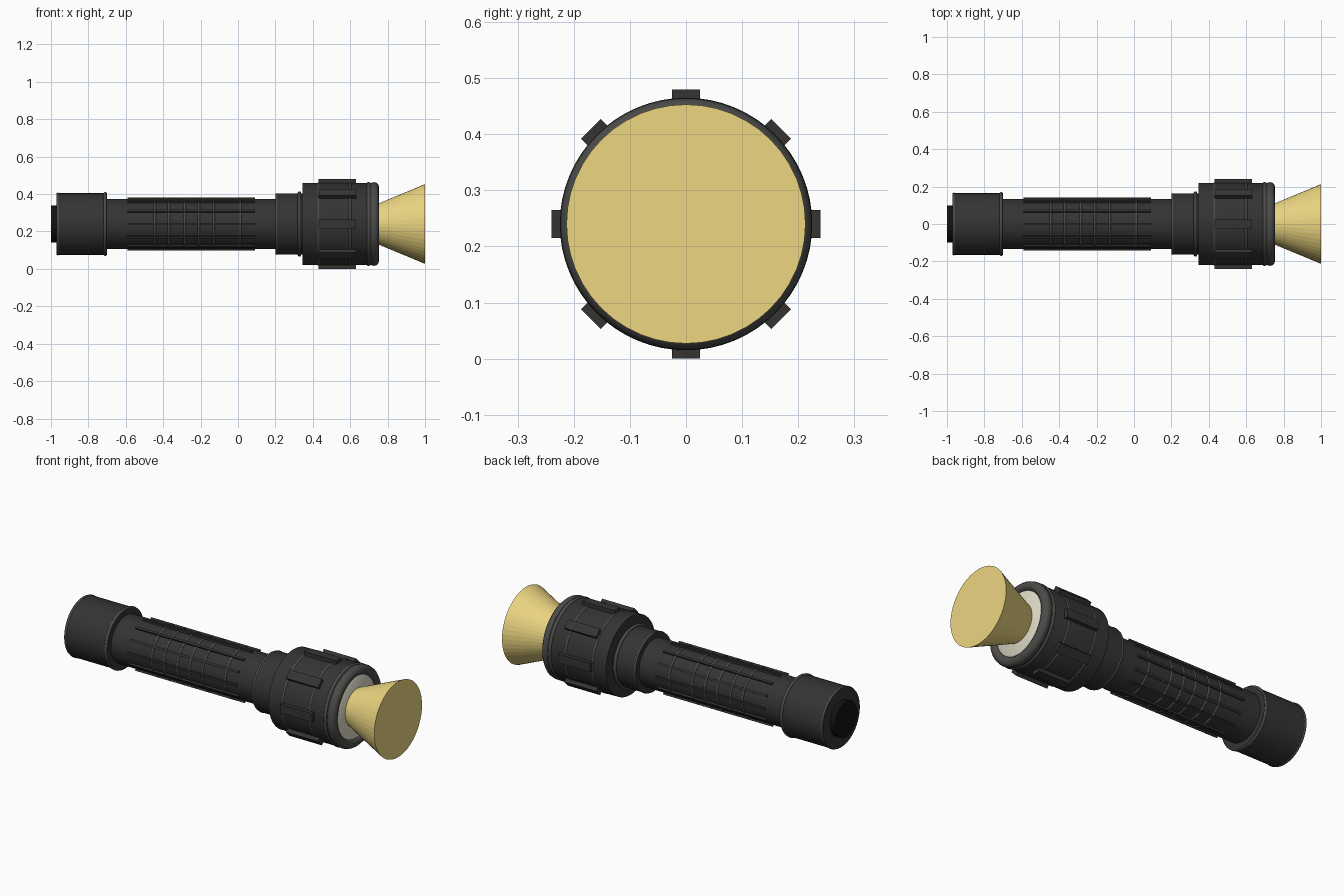
import bpy, math
from mathutils import Matrix

if "Cube" in bpy.data.objects:
    bpy.data.objects.remove(bpy.data.objects["Cube"])

CZ = 0.24  # height of the torch axis


def mat(name, rgb):
    m = bpy.data.materials.new(name)
    m.diffuse_color = (*rgb, 1)
    m.use_nodes = True
    m.node_tree.nodes["Principled BSDF"].inputs["Base Color"].default_value = m.diffuse_color
    return m


DARK = mat("dark_metal", (0.035, 0.034, 0.032))
TRIM = mat("trim_metal", (0.07, 0.07, 0.067))
BLACK = mat("black_rubber", (0.006, 0.006, 0.006))
GLASS = mat("cream_glass", (0.75, 0.72, 0.58))
BEAM = mat("warm_light", (0.84, 0.67, 0.22))


def make(name, verts, faces, material, smooth=True):
    me = bpy.data.meshes.new(name)
    me.from_pydata(verts, [], faces)
    me.materials.append(material)
    ob = bpy.data.objects.new(name, me)
    bpy.context.collection.objects.link(ob)
    if smooth:
        bpy.ops.object.select_all(action='DESELECT')
        ob.select_set(True)
        bpy.context.view_layer.objects.active = ob
        bpy.ops.object.shade_smooth_by_angle(angle=math.radians(35))
    return ob


def lathe(name, profile, material, n=64, smooth=True):
    """Spin (x, radius) points around the torch axis and cap both ends."""
    verts, faces = [], []
    for x, r in profile:
        for i in range(n):
            a = 2 * math.pi * i / n
            verts.append((x, r * math.cos(a), CZ + r * math.sin(a)))
    for k in range(len(profile) - 1):
        for i in range(n):
            j = (i + 1) % n
            faces.append((k * n + i, (k + 1) * n + i, (k + 1) * n + j, k * n + j))
    faces.append(tuple(range(n)))
    last = (len(profile) - 1) * n
    faces.append(tuple(last + i for i in reversed(range(n))))
    return make(name, verts, faces, material, smooth)


def ring(name, x, major, minor, material=TRIM):
    bpy.ops.mesh.primitive_torus_add(
        major_radius=major, minor_radius=minor, major_segments=64, minor_segments=12,
        location=(x, 0, CZ), rotation=(0, math.pi / 2, 0))
    ob = bpy.context.object
    ob.name = name
    ob.data.materials.append(material)
    bpy.ops.object.shade_smooth()
    return ob


def radial_bars(name, count, x0, x1, r0, r1, width, material):
    """Boxes running along the axis, repeated around it."""
    verts, faces = [], []
    for k in range(count):
        rot = Matrix.Rotation(2 * math.pi * k / count, 4, 'X')
        base = len(verts)
        for x in (x0, x1):
            for y, z in ((-1, r0), (1, r0), (1, r1), (-1, r1)):
                p = rot @ Matrix.Translation((x, y * width / 2, z)).to_translation()
                verts.append((p.x, p.y, p.z + CZ))
        for f in ((0, 3, 2, 1), (4, 5, 6, 7), (0, 1, 5, 4),
                  (1, 2, 6, 5), (2, 3, 7, 6), (3, 0, 4, 7)):
            faces.append(tuple(base + i for i in f))
    return make(name, verts, faces, material, smooth=False)


# Tail cap and switch
lathe("tail_switch", [(-1.0, 0.1), (-0.96, 0.1)], BLACK)
lathe("tail_cap", [(-0.97, 0.165), (-0.70, 0.165)], DARK)
ring("tail_ring_rear", -0.962, 0.16, 0.008)
ring("tail_ring_front", -0.71, 0.162, 0.009)

# Handle with ribbed grip
lathe("handle", [(-0.72, 0.133), (0.22, 0.133)], DARK)
radial_bars("grip_ribs", 12, -0.59, 0.09, 0.125, 0.143, 0.012, DARK)
for i, x in enumerate((-0.445, -0.37, -0.285, -0.21, -0.13, 0.013)):
    ring(f"grip_ring_{i + 1}", x, 0.132, 0.0065)

# Neck collar
lathe("neck", [(0.20, 0.163), (0.36, 0.163)], DARK)
ring("neck_ring_rear", 0.207, 0.158, 0.007)
ring("neck_ring_front", 0.328, 0.166, 0.009)

# Head shell with a shallow lens recess
lathe("head", [(0.345, 0.22), (0.72, 0.22), (0.738, 0.215), (0.738, 0.178),
               (0.725, 0.172)], DARK)
radial_bars("head_fins", 8, 0.43, 0.63, 0.205, 0.24, 0.05, DARK)
ring("head_ring_rear", 0.43, 0.215, 0.008)
ring("head_ring_middle", 0.60, 0.215, 0.008)
ring("head_ring_front", 0.698, 0.214, 0.011)
ring("bezel", 0.727, 0.197, 0.027)

# Lens and light beam
lathe("lens", [(0.715, 0.174), (0.738, 0.174), (0.744, 0.165)], GLASS)
lathe("light_beam", [(0.74, 0.105), (1.0, 0.213)], BEAM, n=48, smooth=False)
